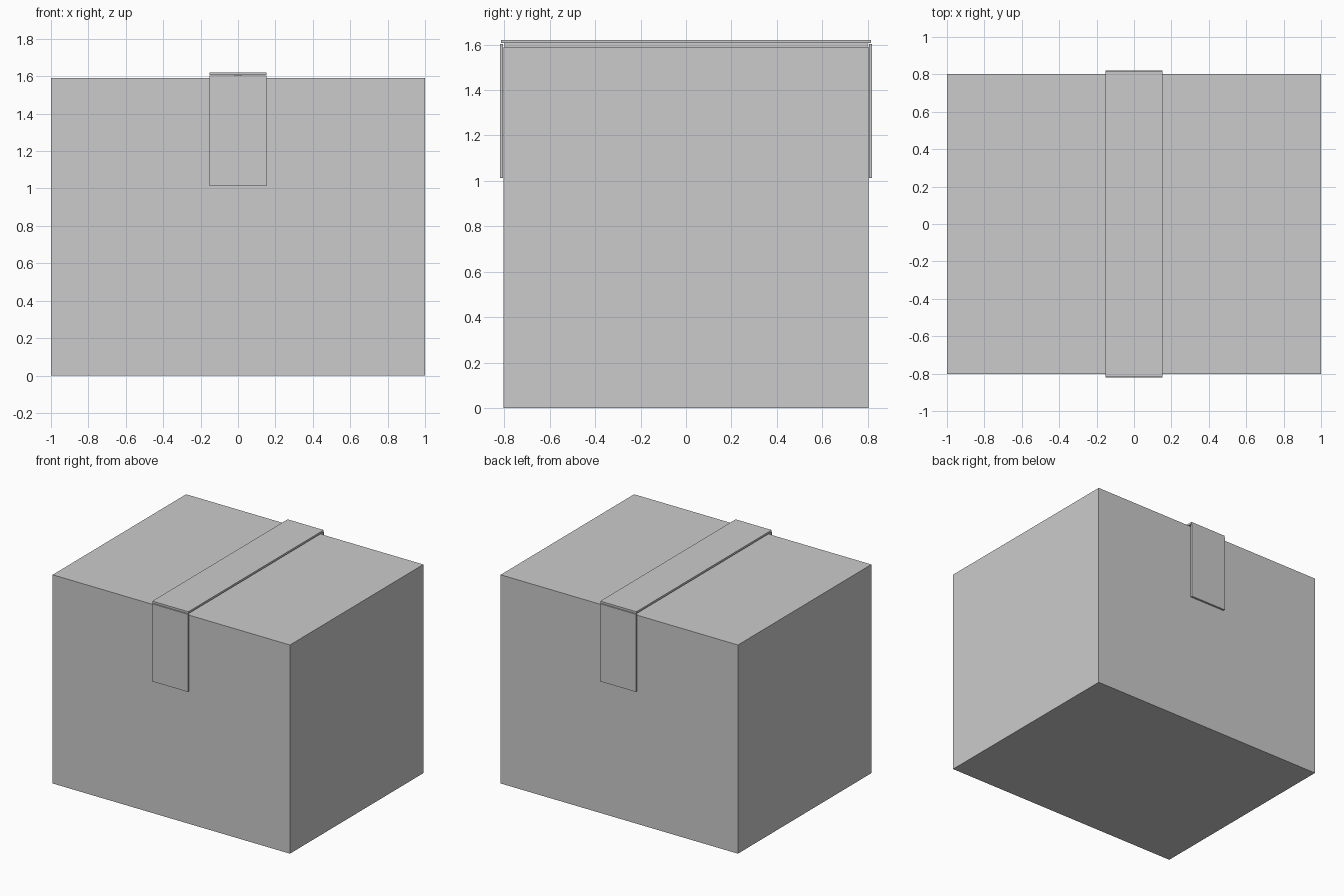
import bpy

if "Cube" in bpy.data.objects:
    bpy.data.objects.remove(bpy.data.objects["Cube"])


def box(name, x, y, z):
    """Box spanning the given (min, max) ranges."""
    spans = (x, y, z)
    bpy.ops.mesh.primitive_cube_add(size=1, location=[(a + b) / 2 for a, b in spans])
    ob = bpy.context.object
    ob.name = name
    ob.scale = [b - a for a, b in spans]
    bpy.ops.object.transform_apply(location=False, rotation=False, scale=True)
    return ob


W = 0.152  # half width of tape

# Carton body and the centre seam under the tape
box("carton", (-1, 1), (-0.803, 0.803), (0, 1.59))
box("top_seam", (-0.02, 0.02), (-0.8, 0.8), (1.585, 1.606))

# Tape across the top
box("tape_top", (-W, W), (-0.815, 0.815), (1.606, 1.621))

# Tape ends folded down front and back
for name, s in (("tape_front", -1), ("tape_back", 1)):
    box(name, (-W, W), sorted((s * 0.805, s * 0.82)), (1.012, 1.603))
